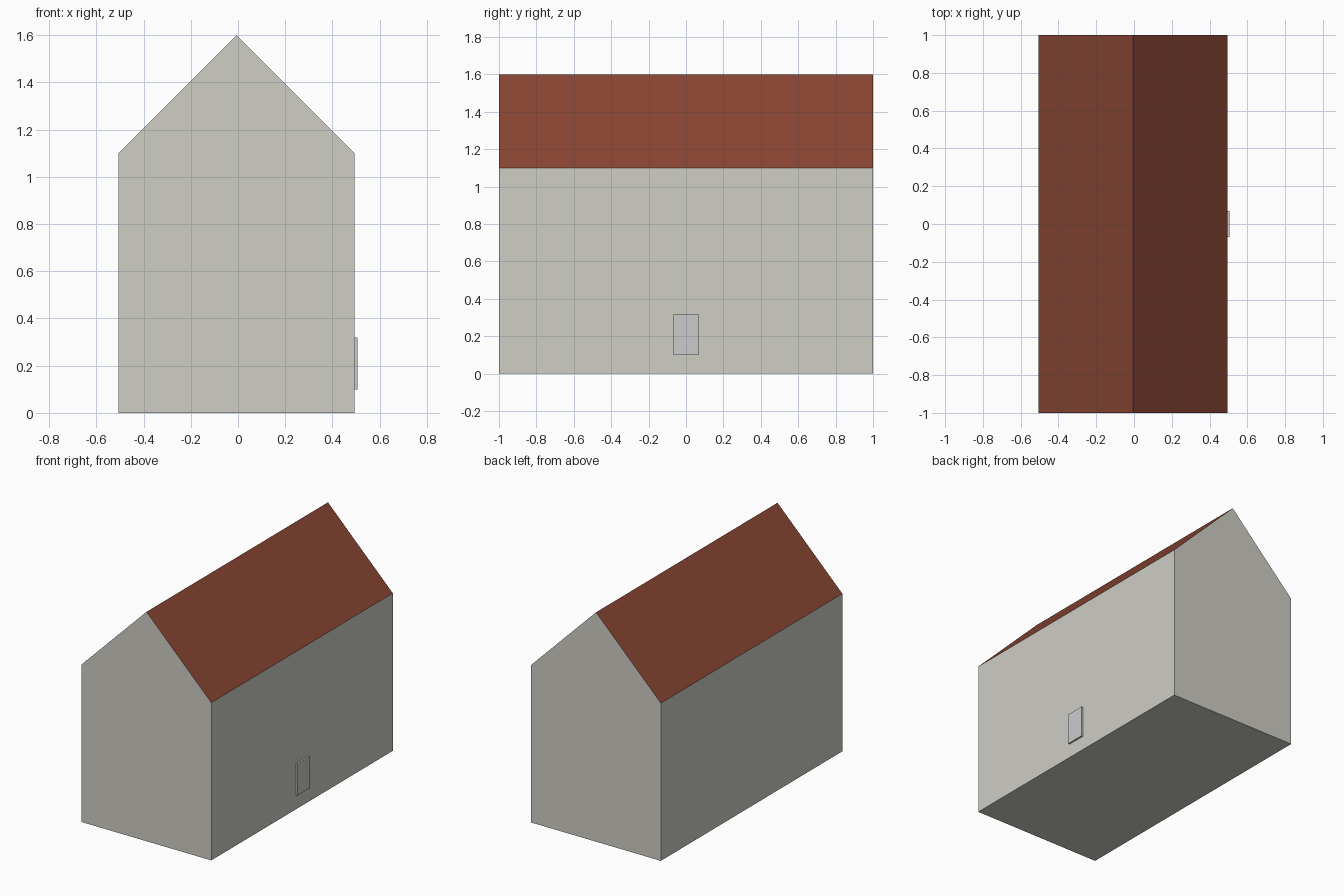
import bpy, bmesh

if "Cube" in bpy.data.objects:
    bpy.data.objects.remove(bpy.data.objects["Cube"])

WALL_X = -0.006           # centre line of the house body
HALF_W, HALF_L = 0.5, 1.0
EAVE, RIDGE = 1.1, 1.6


def material(name, color):
    mat = bpy.data.materials.new(name)
    mat.diffuse_color = (*color, 1)
    mat.use_nodes = True
    mat.node_tree.nodes["Principled BSDF"].inputs["Base Color"].default_value = mat.diffuse_color
    return mat


def finish(name, bm, *mats):
    bmesh.ops.recalc_face_normals(bm, faces=bm.faces)
    mesh = bpy.data.meshes.new(name)
    bm.to_mesh(mesh)
    bm.free()
    for mat in mats:
        mesh.materials.append(mat)
    obj = bpy.data.objects.new(name, mesh)
    bpy.context.collection.objects.link(obj)
    return obj


plaster = material("plaster", (0.62, 0.61, 0.56))
tile = material("roof_tile", (0.25, 0.06, 0.033))

# House body: gable profile extruded along y, sloped faces get the roof colour
bm = bmesh.new()
profile = [(-HALF_W, 0), (HALF_W, 0), (HALF_W, EAVE), (0, RIDGE), (-HALF_W, EAVE)]
gable = bm.faces.new([bm.verts.new((WALL_X + x, -HALF_L, z)) for x, z in profile])
ext = bmesh.ops.extrude_face_region(bm, geom=[gable], use_keep_orig=True)
moved = [g for g in ext["geom"] if isinstance(g, bmesh.types.BMVert)]
bmesh.ops.translate(bm, verts=moved, vec=(0, 2 * HALF_L, 0))
bmesh.ops.recalc_face_normals(bm, faces=bm.faces)
for f in bm.faces:
    f.material_index = int(0.1 < f.normal.z < 0.95)
finish("house_body", bm, plaster, tile)

# Small door panel set into the right wall
bm = bmesh.new()
bmesh.ops.create_cube(bm, size=1)
bmesh.ops.scale(bm, verts=bm.verts, vec=(0.024, 0.136, 0.22))
bmesh.ops.translate(bm, verts=bm.verts, vec=(0.494, 0, 0.21))
finish("door_panel", bm)
